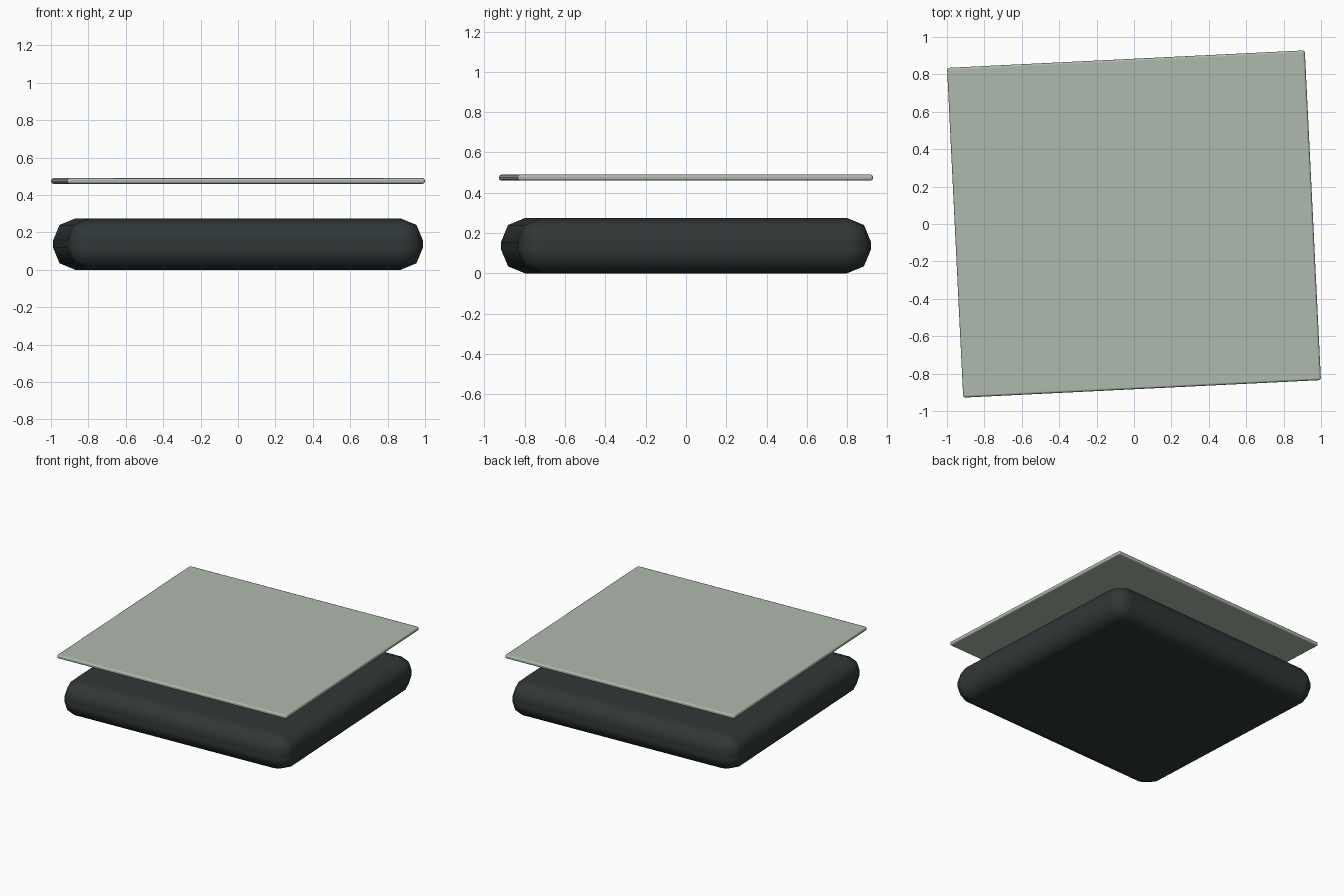
import bpy, bmesh, math

old = bpy.data.objects.get("Cube")
if old:
    bpy.data.objects.remove(old, do_unlink=True)

TURN = math.radians(2.8)


def material(name, rgb):
    mat = bpy.data.materials.new(name)
    mat.use_nodes = True
    mat.diffuse_color = (*rgb, 1)
    mat.node_tree.nodes["Principled BSDF"].inputs["Base Color"].default_value = (*rgb, 1)
    return mat


def rounded_slab(name, width, depth, bottom, top, radius, segments, mat):
    """Box with rounded edges, slightly turned about the vertical axis."""
    mesh = bpy.data.meshes.new(name)
    bm = bmesh.new()
    bmesh.ops.create_cube(bm, size=1)
    bmesh.ops.scale(bm, vec=(width, depth, top - bottom), verts=bm.verts)
    for face in bm.faces:
        face.smooth = True
    bm.to_mesh(mesh)
    bm.free()
    mesh.materials.append(mat)
    obj = bpy.data.objects.new(name, mesh)
    bpy.context.collection.objects.link(obj)
    obj.location.z = (bottom + top) / 2
    obj.rotation_euler.z = TURN
    bevel = obj.modifiers.new("Rounded edges", 'BEVEL')
    bevel.width = radius
    bevel.segments = segments
    bevel.harden_normals = True
    return obj


dark = material("charcoal", (0.030, 0.039, 0.039))
pale = material("pale sage", (0.43, 0.49, 0.42))

# Thick padded base
rounded_slab("cushion_base", 1.907, 1.757, 0, 0.275, 0.12, 2, dark)

# Thin panel floating above the base
rounded_slab("top_panel", 1.915, 1.765, 0.46, 0.49, 0.012, 2, pale)
